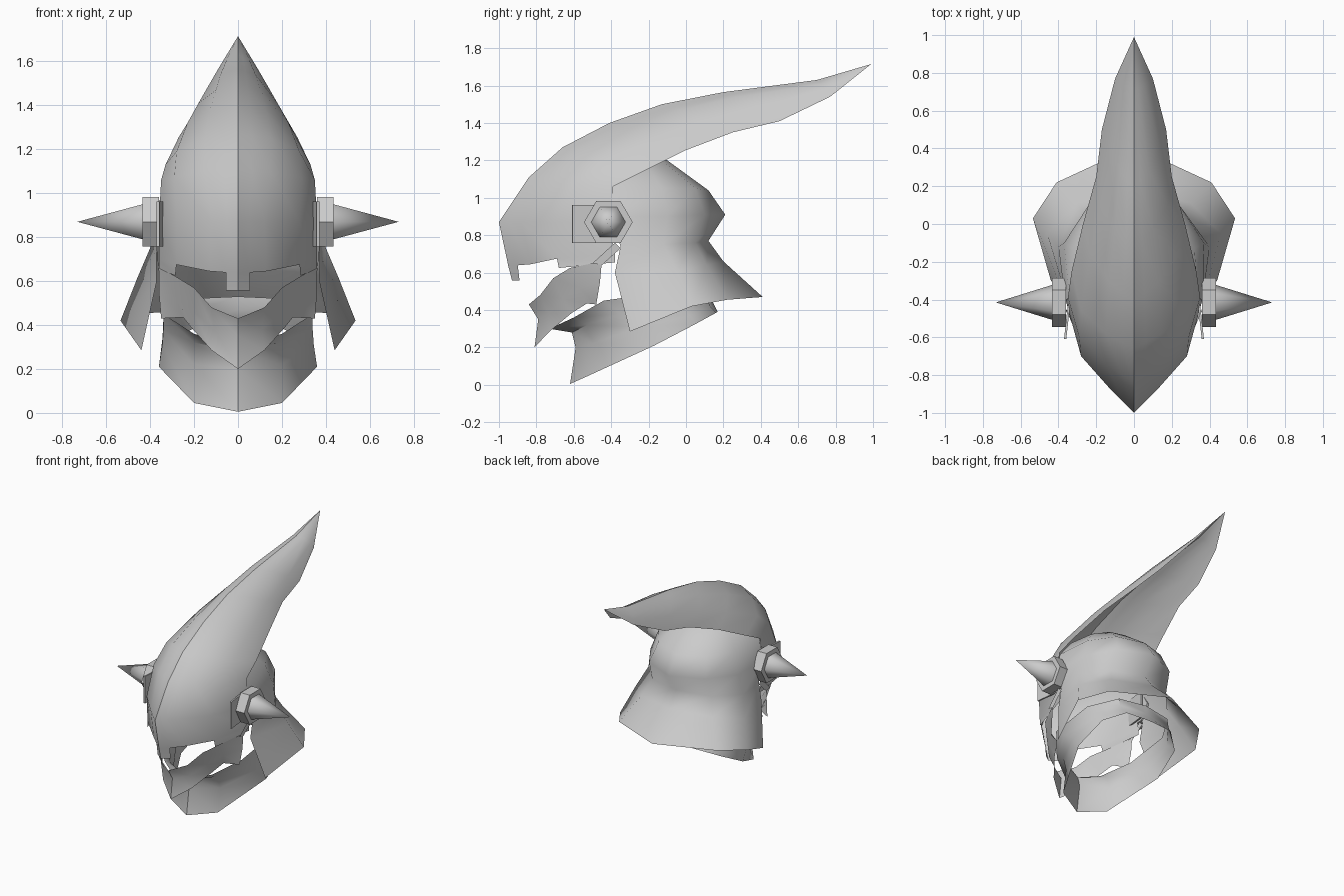
import bpy
import bmesh
import math
from mathutils import Vector, Matrix

if "Cube" in bpy.data.objects:
    bpy.data.objects.remove(bpy.data.objects["Cube"])

steel = bpy.data.materials.new("plain_grey")
steel.use_nodes = True
GREY = (0.6, 0.6, 0.6, 1)
steel.diffuse_color = GREY
steel.node_tree.nodes["Principled BSDF"].inputs["Base Color"].default_value = GREY


def finish(name, bm, angle=35):
    """Turn a bmesh into a shaded, coloured object."""
    bmesh.ops.remove_doubles(bm, verts=bm.verts, dist=0.0005)
    bmesh.ops.recalc_face_normals(bm, faces=bm.faces)
    mesh = bpy.data.meshes.new(name)
    bm.to_mesh(mesh)
    bm.free()
    obj = bpy.data.objects.new(name, mesh)
    bpy.context.collection.objects.link(obj)
    mesh.materials.append(steel)
    bpy.ops.object.select_all(action='DESELECT')
    obj.select_set(True)
    bpy.context.view_layer.objects.active = obj
    bpy.ops.object.shade_smooth_by_angle(angle=math.radians(angle))
    return obj


def add_sheet(bm, rows):
    """Skin a grid of points on the +x half and its mirror image."""
    for s in (1, -1):
        grid = [[bm.verts.new((s * x, y, z)) for x, y, z in r] for r in rows]
        for r0, r1 in zip(grid, grid[1:]):
            for i in range(len(r0) - 1):
                quad = (r0[i], r0[i + 1], r1[i + 1], r1[i])
                bm.faces.new(quad if s > 0 else quad[::-1])


def sheet(name, *grids, angle=35):
    bm = bmesh.new()
    for rows in grids:
        add_sheet(bm, rows)
    bmesh.ops.dissolve_degenerate(bm, dist=0.0005, edges=bm.edges)
    return finish(name, bm, angle)


# Visor sweeping up into the long crest: each row runs from ridge to rim
crest = [
    [(0, .99, 1.715), (0, .99, 1.715), (0, .99, 1.715), (0, .99, 1.715)],
    [(0, .70, 1.63), (.05, .73, 1.61), (.085, .75, 1.575), (.10, .77, 1.54)],
    [(0, .20, 1.565), (.08, .28, 1.54), (.14, .40, 1.48), (.17, .50, 1.41)],
    [(0, -.13, 1.50), (.10, -.03, 1.47), (.18, .10, 1.41), (.20, .25, 1.35)],
    [(0, -.41, 1.40), (.13, -.31, 1.37), (.23, -.16, 1.32), (.27, 0, 1.255)],
    [(0, -.66, 1.27), (.15, -.58, 1.25), (.28, -.46, 1.19), (.33, -.25, 1.13)],
    [(0, -.84, 1.11), (.15, -.74, 1.10), (.29, -.60, 1.07), (.35, -.39, 1.06)],
    [(0, -1.0, .87), (.12, -.88, .87), (.28, -.70, .87), (.36, -.41, .87)],
    [(0, -.95, .635), (.13, -.83, .645), (.28, -.69, .675), (.36, -.38, .70)],
]
for row in crest:
    near_ridge = Vector(row[0]).lerp(Vector(row[1]), .42)
    row.insert(1, tuple(near_ridge))
nose_tab = [crest[-1][:2], [(0, -.93, .557), (.055, -.89, .557)]]
cheek_tab = [crest[-1][3:], [(.285, -.68, .625), (.36, -.38, .655)]]
sheet("crest_visor", crest, nose_tab, cheek_tab, angle=40)

# Skull dome, pinched at the neck and flaring into the neck guard
sheet("dome_and_neck_guard", [
    [(0, -.40, 1.25), (.05, -.40, 1.25), (.10, -.40, 1.25), (.15, -.40, 1.24)],
    [(0, -.10, 1.20), (.11, -.13, 1.20), (.20, -.22, 1.19), (.24, -.40, 1.18)],
    [(0, .12, 1.04), (.20, .05, 1.05), (.32, -.13, 1.05), (.34, -.40, 1.05)],
    [(0, .21, .91), (.24, .10, .91), (.37, -.10, .90), (.365, -.40, .90)],
    [(0, .12, .77), (.25, .05, .76), (.40, -.12, .75), (.37, -.35, .74)],
    [(0, .20, .66), (.30, .11, .64), (.46, -.05, .61), (.37, -.38, .60)],
    [(0, .41, .47), (.41, .22, .455), (.535, .03, .42), (.44, -.30, .285)],
], angle=60)

# Collar ring running from the chin up to the nape
sheet("collar", [
    [(0, -.73, .30), (.20, -.60, .36), (.34, -.44, .45), (.34, -.10, .50), (.22, .10, .52), (0, .13, .53)],
    [(0, -.61, .28), (.20, -.53, .32), (.34, -.35, .38), (.34, -.05, .42), (.22, .11, .46), (0, .13, .47)],
    [(0, -.59, .20), (.20, -.50, .22), (.345, -.25, .31), (.34, .02, .37), (.21, .13, .42), (0, .15, .43)],
    [(0, -.62, .005), (.20, -.53, .045), (.36, -.17, .21), (.33, .05, .325), (.20, .16, .385), (0, .17, .39)],
], angle=45)

# Beaked jaw plate: each row runs from upper rim to lower rim
sheet("jaw_plate", [
    [(0, -.84, .43), (0, -.79, .35), (0, -.81, .20)],
    [(.12, -.78, .48), (.11, -.735, .38), (.12, -.73, .285)],
    [(.20, -.71, .57), (.20, -.66, .46), (.21, -.61, .385)],
    [(.29, -.62, .625), (.28, -.57, .52), (.25, -.53, .435)],
    [(.36, -.45, .66), (.36, -.46, .55), (.35, -.48, .43)],
])
sheet("jaw_hinge", [
    [(.36, -.50, .65), (.36, -.45, .64)],
    [(.37, -.38, .76), (.37, -.35, .73)],
])

# Hinges on both sides: backing plate, six-sided disc and spike
for side, s in (("left", 1), ("right", -1)):
    bm = bmesh.new()
    bmesh.ops.create_cube(bm, size=1, matrix=Matrix.Translation((s * .35, -.46, .86))
                          @ Matrix.Rotation(s * math.radians(7), 4, 'Z')
                          @ Matrix.Diagonal((.012, .30, .205, 1)))
    # lean the front of the plate inwards to follow the visor
    for v in bm.verts:
        if v.co.y < -.46:
            v.co.x = s * (abs(v.co.x) - .004)
    finish(side + "_hinge_plate", bm)

    for part, r1, r2, x, depth in (("disc", .13, .13, .397, .075),
                                   ("spike", .092, 0, .583, .297)):
        bm = bmesh.new()
        turn = Matrix.Rotation(s * math.pi / 2, 4, 'Y')
        bmesh.ops.create_cone(bm, cap_ends=True, segments=6, radius1=r1, radius2=r2,
                              depth=depth, matrix=Matrix.Translation((s * x, -.415, .87)) @ turn)
        finish(side + "_" + part, bm, 62 if part == "spike" else 35)
